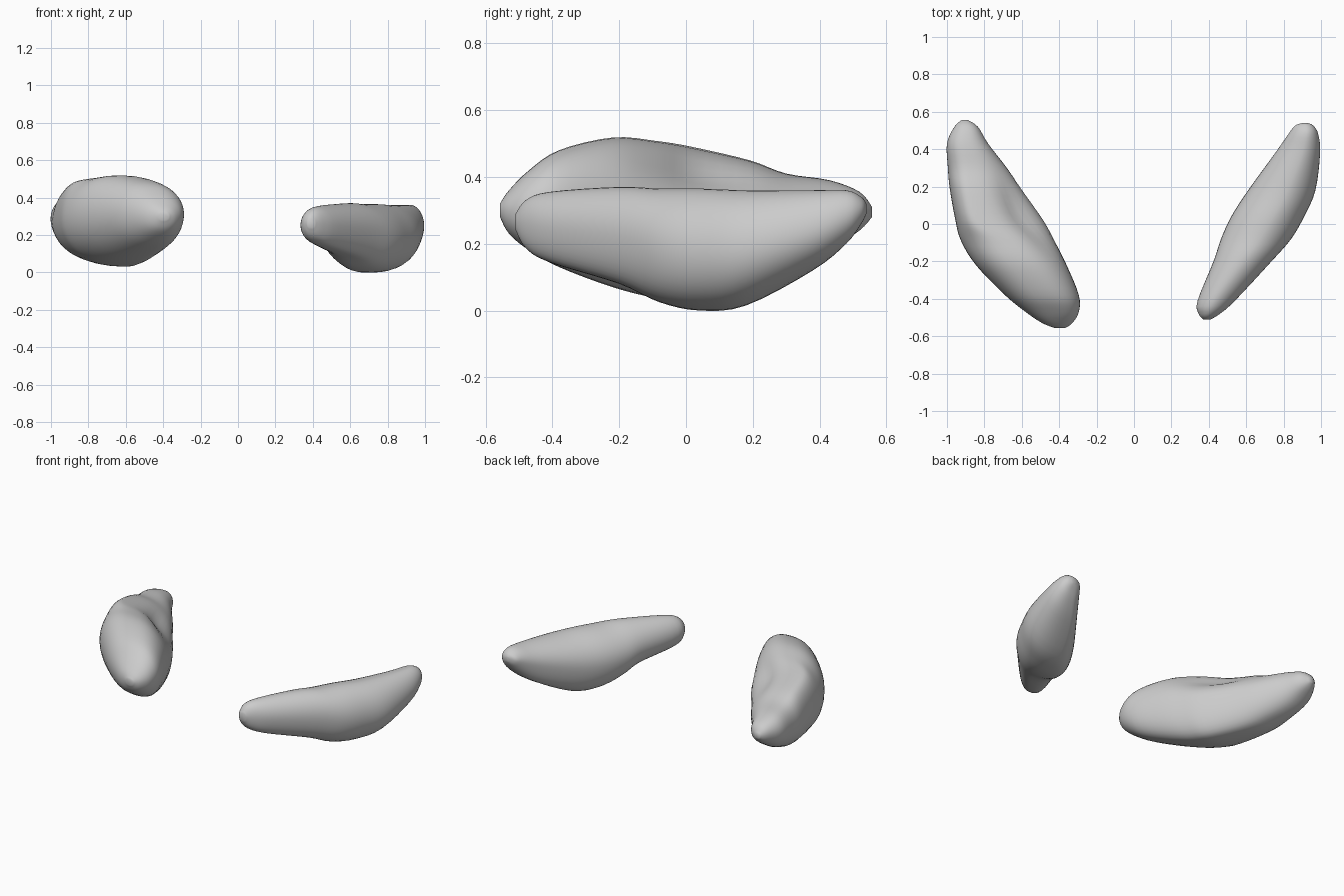
import bpy, bmesh, math

cube = bpy.data.objects.get("Cube")
if cube:
    bpy.data.objects.remove(cube)

mat = bpy.data.materials.new("light grey")
mat.use_nodes = True
GREY = (0.6, 0.6, 0.6, 1)
mat.diffuse_color = GREY
mat.node_tree.nodes["Principled BSDF"].inputs["Base Color"].default_value = GREY

SEGMENTS = 40
STEPS = 4


def spline(a, b, c, d, t):
    """Catmull-Rom blend of four stations."""
    return [0.5 * (2 * q + (r - p) * t + (2 * p - 5 * q + 4 * r - s) * t * t
                   + (3 * q - p - 3 * r + s) * t ** 3)
            for p, q, r, s in zip(a, b, c, d)]


def section(station, groove, waist, upper, lower):
    """Rounded cross-section with an off-centre crown and keel."""
    y, left, right, bottom, top, crown, keel = station
    mid = bottom + (top - bottom) * waist
    # Shallow hollow on the upper inner side, fading along the lobe
    depth = groove * math.exp(-((y - 0.05) / 0.17) ** 2)
    points = []
    for i in range(SEGMENTS):
        angle = math.tau * i / SEGMENTS
        c, s = math.cos(angle), math.sin(angle)
        peak = left + (right - left) * (crown if s > 0 else keel)
        dent = 1 - depth * math.exp(-((angle - 0.75) / 0.4) ** 2)
        across = math.copysign(abs(c) ** (upper if s > 0 else lower), c) * dent
        x = peak + across * ((right - peak) if c > 0 else (peak - left))
        z = mid + s * dent * ((top - mid) if s > 0 else (mid - bottom))
        points.append((x, y, z))
    return points


def lobe(name, stations, **shape):
    """Skin the sections from front to back."""
    padded = [stations[0]] + stations + [stations[-1]]
    rows = []
    for i in range(len(stations) - 1):
        rows += [spline(*padded[i:i + 4], k / STEPS) for k in range(STEPS)]
    rows.append(stations[-1])
    bm = bmesh.new()
    rings = [[bm.verts.new(p) for p in section(r, **shape)] for r in rows]
    for a, b in zip(rings, rings[1:]):
        for i in range(SEGMENTS):
            j = (i + 1) % SEGMENTS
            bm.faces.new((a[i], a[j], b[j], b[i]))
    bm.faces.new(rings[0])
    bm.faces.new(rings[-1])
    bmesh.ops.recalc_face_normals(bm, faces=bm.faces)
    mesh = bpy.data.meshes.new(name)
    bm.to_mesh(mesh)
    bm.free()
    mesh.materials.append(mat)
    obj = bpy.data.objects.new(name, mesh)
    bpy.context.collection.objects.link(obj)
    bpy.ops.object.select_all(action="DESELECT")
    obj.select_set(True)
    bpy.context.view_layer.objects.active = obj
    bpy.ops.object.shade_smooth_by_angle(angle=math.radians(50))


# Station: y, left x, right x, bottom z, top z, crown and keel position
lobe("left_lobe", [
    (-0.51, 0.37, 0.41, 0.24, 0.29, 0.5, 0.5),
    (-0.48, 0.345, 0.46, 0.187, 0.33, 0.5, 0.55),
    (-0.41, 0.34, 0.54, 0.145, 0.355, 0.48, 0.62),
    (-0.2, 0.425, 0.735, 0.08, 0.37, 0.52, 0.64),
    (-0.08, 0.465, 0.84, 0.025, 0.365, 0.55, 0.54),
    (0.04, 0.52, 0.91, 0.0, 0.365, 0.57, 0.42),
    (0.18, 0.61, 0.97, 0.015, 0.36, 0.58, 0.33),
    (0.38, 0.755, 0.995, 0.12, 0.36, 0.6, 0.25),
    (0.48, 0.825, 0.985, 0.2, 0.36, 0.6, 0.35),
    (0.525, 0.86, 0.96, 0.26, 0.34, 0.6, 0.5),
    (0.54, 0.9, 0.93, 0.29, 0.32, 0.5, 0.5),
], groove=0, waist=0.5, upper=1.05, lower=0.77)

lobe("right_lobe", [
    (-0.557, -0.42, -0.37, 0.28, 0.32, 0.5, 0.5),
    (-0.53, -0.49, -0.33, 0.23, 0.36, 0.45, 0.5),
    (-0.47, -0.58, -0.295, 0.18, 0.42, 0.5, 0.55),
    (-0.38, -0.69, -0.295, 0.13, 0.48, 0.5, 0.62),
    (-0.22, -0.845, -0.36, 0.07, 0.518, 0.48, 0.67),
    (-0.09, -0.925, -0.425, 0.038, 0.508, 0.42, 0.7),
    (0.02, -0.955, -0.485, 0.033, 0.49, 0.25, 0.72),
    (0.19, -0.985, -0.605, 0.065, 0.45, 0.28, 0.65),
    (0.3, -0.995, -0.68, 0.11, 0.41, 0.35, 0.6),
    (0.43, -1.0, -0.78, 0.18, 0.39, 0.45, 0.5),
    (0.52, -0.96, -0.835, 0.24, 0.355, 0.5, 0.5),
    (0.557, -0.92, -0.89, 0.28, 0.31, 0.5, 0.5),
], groove=0.17, waist=0.53, upper=0.84, lower=0.84)
